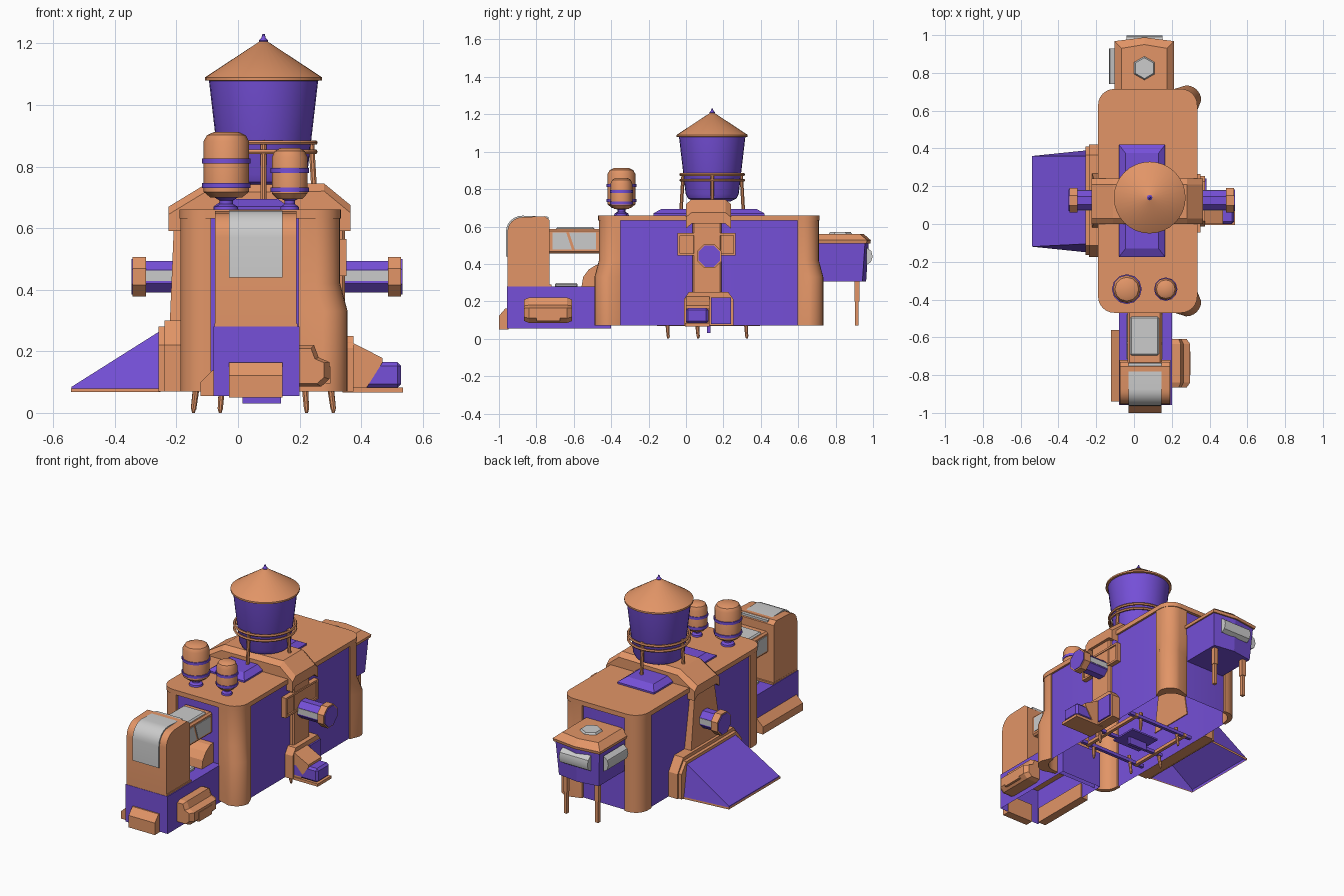
import bpy, bmesh
from math import sin, cos, pi
from mathutils import Vector

if "Cube" in bpy.data.objects:
    bpy.data.objects.remove(bpy.data.objects["Cube"])


def material(name, rgb):
    m = bpy.data.materials.new(name)
    m.diffuse_color = (*rgb, 1)
    m.use_nodes = True
    m.node_tree.nodes["Principled BSDF"].inputs["Base Color"].default_value = m.diffuse_color
    return m


ORANGE = material("copper_orange", (0.76, 0.3, 0.135))
PURPLE = material("purple_panel", (0.18, 0.08, 0.69))
GREY = None


def finish(name, bm, mat, bevel=0, smooth=False):
    bmesh.ops.recalc_face_normals(bm, faces=bm.faces)
    me = bpy.data.meshes.new(name)
    bm.to_mesh(me)
    bm.free()
    ob = bpy.data.objects.new(name, me)
    bpy.context.collection.objects.link(ob)
    if mat:
        me.materials.append(mat)
    if bevel:
        mod = ob.modifiers.new("bevel", 'BEVEL')
        mod.width, mod.segments = bevel, 1
    if smooth:
        bpy.context.view_layer.objects.active = ob
        ob.select_set(True)
        bpy.ops.object.shade_smooth_by_angle(angle=0.6)
        ob.select_set(False)
    return ob


def loft(name, rings, mat, bevel=0, smooth=False, caps=(1, 1)):
    bm = bmesh.new()
    rows = [[bm.verts.new(p) for p in r] for r in rings]
    n = len(rows[0])
    for a, b in zip(rows, rows[1:]):
        for i in range(n):
            j = (i + 1) % n
            bm.faces.new((a[i], a[j], b[j], b[i]))
    for row, closed in zip((rows[0], rows[-1]), caps):
        if closed:
            bm.faces.new(row)
    return finish(name, bm, mat, bevel, smooth)


def rect(x0, x1, y0, y1, z):
    return [(x0, y0, z), (x1, y0, z), (x1, y1, z), (x0, y1, z)]


def box(name, x0, x1, y0, y1, z0, z1, mat, bevel=0, caps=(1, 1)):
    return loft(name, [rect(x0, x1, y0, y1, z0), rect(x0, x1, y0, y1, z1)], mat, bevel, caps=caps)


def prism(name, pts, axis, a, b, mat, smooth=False):
    # extrude a 2D profile: axis x -> pts are (y, z), axis y -> pts are (x, z)
    put = {'x': lambda p, t: (t, p[0], p[1]), 'y': lambda p, t: (p[0], t, p[1])}[axis]
    return loft(name, [[put(p, t) for p in pts] for t in (a, b)], mat, 0, smooth)


def lathe(name, prof, cx, cy, n, mat):
    rings = [[(cx + r * cos(2 * pi * i / n), cy + r * sin(2 * pi * i / n), z) for i in range(n)] for r, z in prof]
    return loft(name, rings, mat, smooth=True)


def rod(name, p, q, r0, r1, n, mat):
    p, q = Vector(p), Vector(q)
    rot = (q - p).to_track_quat('Z', 'Y')
    ring = lambda c, r: [c + rot @ Vector((r * cos(2 * pi * (i + .5) / n), r * sin(2 * pi * (i + .5) / n), 0)) for i in range(n)]
    return loft(name, [ring(p, r0), ring(q, r1)], mat, smooth=n > 8)


def ring_band(name, cx, cy, z, R, r, mat):
    bpy.ops.mesh.primitive_torus_add(location=(cx, cy, z), major_radius=R, minor_radius=r,
                                     major_segments=32, minor_segments=6)
    ob = bpy.context.object
    ob.name = name
    ob.data.materials.append(mat)


def arc(cx, cy, r, a0, a1, n=6):
    return [(cx + r * cos(a0 + (a1 - a0) * i / n), cy + r * sin(a0 + (a1 - a0) * i / n)) for i in range(n + 1)]


def rounded(x0, x1, y0, y1, r):
    return (arc(x1 - r, y1 - r, r, 0, pi / 2) + arc(x0 + r, y1 - r, r, pi / 2, pi)
            + arc(x0 + r, y0 + r, r, pi, 1.5 * pi) + arc(x1 - r, y0 + r, r, 1.5 * pi, 2 * pi))


# main body shell, open below, and roof slab
X0, X1, Y0, Y1 = -0.19, 0.335, -0.47, 0.715
walls = rounded(X0 + .013, X1 - .012, Y0 + .02, Y1 - .018, .09)
loft("body_shell", [[(x, y, z) for x, y in walls] for z in (.07, .64)], PURPLE, smooth=True, caps=(0, 1))
slab = rounded(X0, X1, Y0, Y1, .085)
loft("roof_slab", [[(x, y, z) for x, y in slab] for z in (.632, .66)], ORANGE, smooth=True)


# corner pillars, the right ones bulging outward at the bottom
def pillar(name, sx, sy, flare):
    cx, cy = (X1 - .003 if sx > 0 else X0 + .003), (Y1 - .005 if sy > 0 else Y0 + .005)
    r, t = .08, .02
    w, d = (.135 if sx > 0 else .1), .115
    rings = []
    for z, f in ((.07, flare), (.33, flare), (.42, 0), (.635, 0)):
        pts = [(0, -d)] + [(p + f, q + f) for p, q in arc(-r, -r, r, 0, pi / 2)] + [(-w, 0)]
        pts += [(-w, -t)] + arc(-r - t, -r - t, r, pi / 2, 0) + [(-t, -d)]
        rings.append([(cx + sx * p, cy + sy * q, z) for p, q in pts])
    loft(name, rings, ORANGE, smooth=True)


for sy, lab in ((-1, "front"), (1, "back")):
    pillar(lab + "_right_pillar", 1, sy, .024)
    pillar(lab + "_left_pillar", -1, sy, 0)

# roof plinth, saddle and side ribs
loft("roof_plinth", [rect(-.08, .165, -.175, .42, .655), rect(-.08, .165, -.175, .42, .67),
                     rect(-.045, .13, -.13, .375, .695)], PURPLE)
saddle = [(-.225, .615), (-.225, .67), (-.11, .74), (.28, .745), (.365, .675), (.365, .615)]
loft("roof_saddle", [[(x, y, z - dz) for x, z in saddle] for y, dz in ((.0, .025), (.03, 0), (.21, 0), (.24, .025))], ORANGE)
box("right_rib", .316, .347, .035, .19, .2, .64, ORANGE, .008)
loft("left_rib", [rect(-.222, -.172, -.02, .27, .28), rect(-.207, -.172, .03, .21, .64)], ORANGE)

# blank sign board with raised border
box("sign_board", .32, .343, -.045, .265, .445, .565, ORANGE)
for z in (.445, .553):
    box("sign_border", .32, .352, -.045, .265, z, z + .012, ORANGE)
for y in (-.045, .253):
    box("sign_border_end", .32, .352, y, y + .012, .445, .565, ORANGE)

# water tank with conical roof and railing
TX, TY = .083, .14
lathe("tank_barrel", [(.1, .735), (.13, .75), (.142, .775), (.178, 1.085)], TX, TY, 32, PURPLE)
lathe("tank_roof", [(.17, 1.078), (.19, 1.08), (.19, 1.09), (.012, 1.207)], TX, TY, 32, ORANGE)
lathe("tank_finial", [(.012, 1.2), (.015, 1.21), (.007, 1.218), (.004, 1.23)], TX, TY, 8, PURPLE)
for z in (.848, .878):
    ring_band("tank_rail", TX, TY, z, .168, .008, ORANGE)
for i in range(4):
    c, s = cos(i * pi / 2), sin(i * pi / 2)
    rod("tank_post", (TX + .155 * c, TY + .155 * s, .885), (TX + .168 * c, TY + .168 * s, .66), .01, .01, 8, ORANGE)

# two roof barrels
for cx, r, z0, z1 in ((-.038, .074, .7, .912), (.168, .058, .695, .86)):
    cy, h = -.345, z1 - z0
    lathe("barrel", [(r * .7, z0), (r, z0 + .018), (r, z1 - .03), (r * .85, z1 - .01), (r * .55, z1)], cx, cy, 12, ORANGE)
    lathe("barrel_neck", [(r * .55, .655), (r * .5, .67), (r * .3, .678), (r * .3, .69), (r * .65, z0 + .006)], cx, cy, 12, PURPLE)
    for f in (.18, .56):
        z = z0 + h * f
        lathe("barrel_band", [(r * 1.07, z - .008), (r * 1.07, z + .008)], cx, cy, 12, PURPLE)

# side thrusters with octagonal heads
for s, base, tip in ((1, .32, .53), (-1, -.175, -.342)):
    y, z = .125, .442
    rod("thruster_shaft", (base, y, z), (tip - s * .03, y, z), .056, .056, 8, PURPLE)
    rod("thruster_head", (tip - s * .043, y, z), (tip, y, z), .07, .07, 8, ORANGE)
    rod("thruster_cap", (tip, y, z), (tip + s * .004, y, z), .062, .062, 8, PURPLE)
    xs = sorted((base, tip - s * .043))
    for side in (-1, 1):
        ys = sorted((y + side * .048, y + side * .054))
        box("thruster_window", xs[0], xs[1], ys[0], ys[1], .428, .462, GREY)

# left ramp shell, its rim and stepped frame
foot = [(-.54, -.12), (-.25, -.15), (-.25, .39), (-.54, .36)]
loft("ramp", [[(x, y, .07) for x, y in foot],
              [(-.54, -.12, .085), (-.25, -.105, .268), (-.25, .36, .268), (-.54, .36, .085)]], PURPLE, caps=(0, 1))
loft("ramp_rim", [[(x * 1.004, (y - .12) * 1.02 + .12, z) for x, y in foot] for z in (.068, .08)], ORANGE, caps=(0, 0))
for x, g in ((-.258, 0), (-.238, -.02)):
    prism("ramp_frame", [(-.165 + g / 2, .07), (-.165 + g / 2, .22), (-.115, .28 - g), (.365, .28 - g), (.41 - g / 2, .22), (.41 - g / 2, .07)],
          'x', x, -.178, ORANGE)

# right porch
prism("porch_arch", [(-.012, .07), (-.012, .21), (.015, .25), (.225, .25), (.255, .21), (.255, .07)], 'x', .316, .375, ORANGE)
prism("porch_hood", [(.34, .07), (.41, .07), (.47, .165), (.47, .178), (.372, .228), (.34, .228)], 'y', .0, .125, ORANGE)
box("porch_box", .36, .53, .0, .12, .082, .165, PURPLE, .012)
box("porch_floor", .34, .536, -.005, .125, .066, .083, ORANGE)
box("porch_door", .36, .385, .135, .24, .08, .22, PURPLE)

# rear cabin on stilts
eave = lambda g, z: [(-.1 + g, .7, z), (.21 - g, .7, z), (.21 - g, .965 - g, z), (.055, .985 - g, z), (-.1 + g, .965 - g, z)]
loft("cabin_walls", [eave(.022, .305), eave(.008, .515)], PURPLE)
loft("cabin_roof", [eave(0, .51), eave(-.003, .527), eave(.035, .56)], ORANGE)
loft("cabin_skylight", [[(.055 + r * cos(pi / 6 + k * pi / 3), .825 + r * sin(pi / 6 + k * pi / 3), z) for k in range(6)]
                        for r, z in ((.066, .555), (.055, .571))], GREY)
bulge = [(0, .395), (.024, .41), (.033, .44), (.026, .468), (0, .488)]
prism("cabin_back_window", [(.965 + a, z) for a, z in bulge], 'x', -.04, .15, GREY, smooth=True)
prism("cabin_left_window", [(-.1 - a, z) for a, z in bulge], 'y', .74, .93, GREY, smooth=True)
for x in (-.05, .16):
    rod("cabin_stilt", (x, .913, .07), (x, .913, .32), .014, .014, 4, ORANGE)
    rod("cabin_stilt_sleeve", (x, .913, .2), (x, .913, .32), .019, .019, 4, ORANGE)

# front base with bumper, pod and skirt
box("front_base", -.08, .2, -.957, -.4, .055, .28, PURPLE, caps=(0, 1))
box("front_base_trim", -.076, .194, -.953, -.72, .272, .29, ORANGE)
prism("front_bumper", [(-.95, .05), (-1, .05), (-1, .122), (-.965, .163), (-.95, .163)], 'x', -.03, .145, ORANGE)
pod = [(.18, .085), (.27, .085), (.297, .11), (.297, .165), (.262, .18), (.247, .22), (.18, .22)]
loft("side_pod", [[(.18 + (x - .18) * k, y, .15 + (z - .15) * k) for x, z in pod]
                  for y, k in ((-.865, .85), (-.84, 1), (-.635, 1), (-.61, .85))], ORANGE)
box("pod_vent", .285, .3, -.8, -.675, .095, .15, ORANGE)
prism("left_skirt", [(-.07, .055), (-.122, .055), (-.122, .1), (-.07, .15)], 'y', -.94, -.56, ORANGE)

# driver tower with curved windscreen
tower = [(-.73, .28), (-.955, .28)] + arc(-.875, .57, .08, pi, pi / 2) + [(-.755, .655), (-.73, .635)]
prism("driver_tower", tower, 'x', -.075, .19, ORANGE, smooth=True)
screen = [(-.963, .44)] + arc(-.875, .57, .088, pi, pi / 2) + [(-.735, .652)]
prism("windscreen", [(-.945, .44)] + screen + [(-.735, .63), (-.86, .63), (-.945, .56)], 'x', -.03, .145, GREY, smooth=True)

# glazed bridge between tower and body
box("bridge_frame", -.035, .148, -.74, -.45, .457, .587, ORANGE, .01)
box("bridge_skylight", -.02, .132, -.695, -.49, .58, .597, GREY, .008)
panes = ([(-.715, .478), (-.61, .478), (-.64, .568), (-.715, .568)], [(-.595, .478), (-.48, .478), (-.48, .568), (-.625, .568)])
for x in (-.039, .144):
    for pane in panes:
        prism("bridge_window", pane, 'x', x, x + .008, GREY)
prism("rear_cowl", [(-.44, .27), (-.56, .27), (-.55, .33), (-.52, .37), (-.48, .395), (-.44, .4)], 'x', -.03, .15, ORANGE)
box("deck_hatch", .0, .12, -.7, -.58, .275, .297, GREY, .006)

# underside frame and small feet
box("underside_plate", .015, .14, .112, .13, .03, .08, PURPLE)
box("underside_tray", -.01, .18, .03, .2, .075, .085, PURPLE)
for x in (-.1, .26):
    box("underside_beam", x - .01, x + .01, -.11, .34, .072, .092, ORANGE)
for y in (-.1, .065, .325):
    box("underside_crossbeam", -.15, .31, y - .01, y + .01, .075, .095, PURPLE)
for x, y in ((-.14, .065), (.305, .065), (-.055, -.095), (.22, -.095), (-.055, .325), (.22, .325)):
    k = (x - .083) * .02
    rod("foot", (x + k, y, .012), (x - 2 * k, y - .008, .12), .009, .012, 8, ORANGE)
    rod("foot_tip", (x + k, y, 0), (x + k, y, .014), .005, .009, 8, ORANGE)
